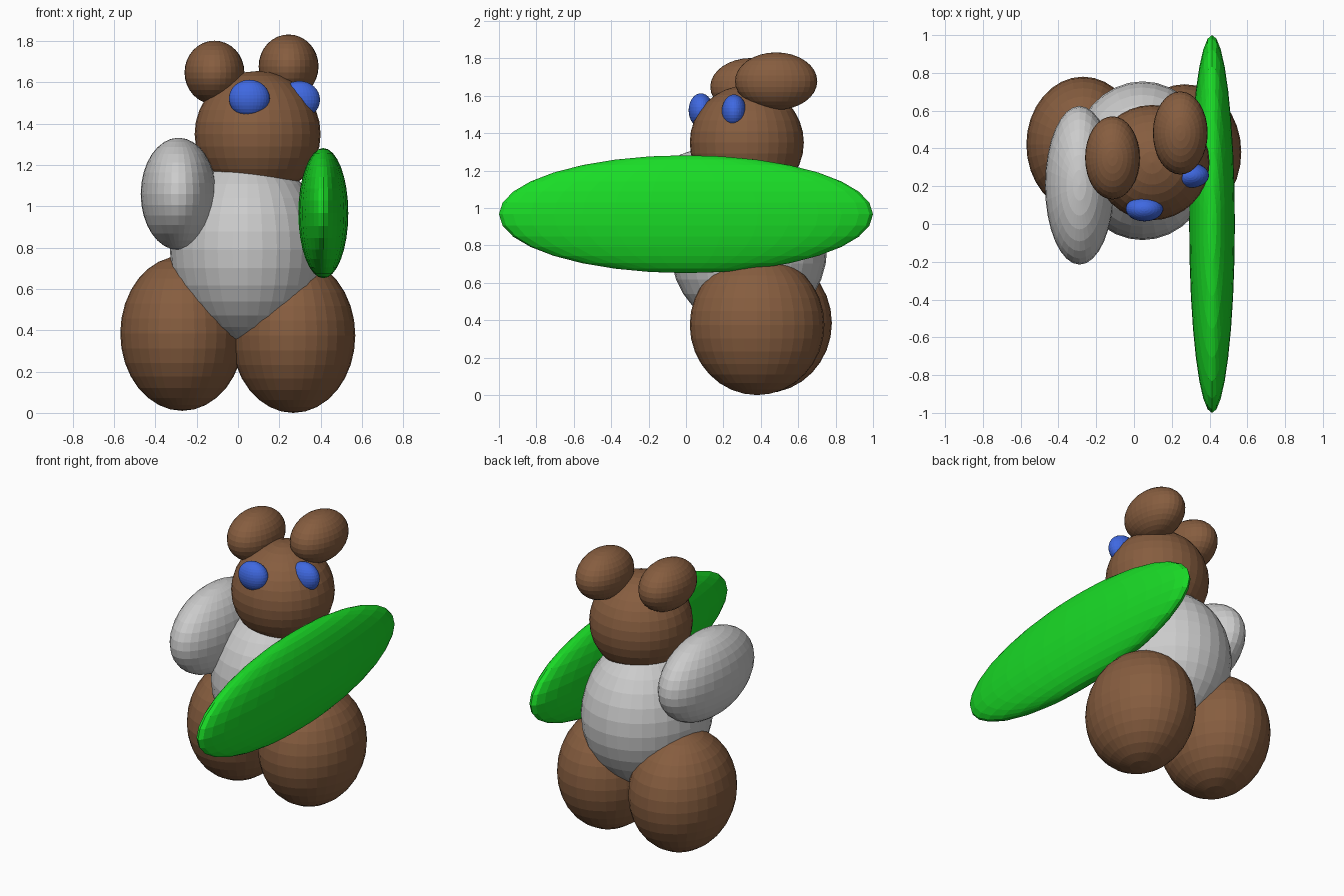
import bpy

if "Cube" in bpy.data.objects:
    bpy.data.objects.remove(bpy.data.objects["Cube"])


def material(name, rgb):
    mat = bpy.data.materials.new(name)
    mat.diffuse_color = (*rgb, 1)
    mat.use_nodes = True
    mat.node_tree.nodes["Principled BSDF"].inputs["Base Color"].default_value = mat.diffuse_color
    return mat


brown = material("brown", (0.24, 0.11, 0.05))
green = material("green", (0.01, 0.72, 0.02))
blue = material("blue", (0.05, 0.14, 0.75))


def ellipsoid(name, centre, radii, mat=None):
    """Flat-shaded ball scaled to the given radii."""
    bpy.ops.mesh.primitive_uv_sphere_add(segments=32, ring_count=16, radius=1, location=centre)
    ob = bpy.context.object
    ob.name = name
    ob.scale = radii
    bpy.ops.object.transform_apply(location=False, rotation=False, scale=True)
    if mat:
        ob.data.materials.append(mat)
    return ob


# Torso and head
ellipsoid("torso", (0.045, 0.335, 0.79), (0.375, 0.42, 0.45))
ellipsoid("head", (0.095, 0.325, 1.35), (0.305, 0.305, 0.305), brown)

# Legs
LEG = (0.30, 0.36, 0.375)
ellipsoid("left_leg", (-0.27, 0.42, 0.385), LEG, brown)
ellipsoid("right_leg", (0.268, 0.38, 0.375), LEG, brown)

# Arms: short grey one and long green one
ellipsoid("left_arm", (-0.288, 0.205, 1.06), (0.183, 0.42, 0.272))
ellipsoid("right_arm", (0.413, 0.0, 0.967), (0.121, 1.0, 0.315), green)

# Ears
EAR = (0.145, 0.22, 0.154)
ellipsoid("left_ear", (-0.114, 0.35, 1.648), EAR, brown)
ellipsoid("right_ear", (0.245, 0.482, 1.678), EAR, brown)

# Eyes
EYE = (0.099, 0.066, 0.091)
ellipsoid("left_eye", (0.055, 0.08, 1.522), EYE, blue)
ellipsoid("right_eye", (0.298, 0.257, 1.516), EYE, blue)
